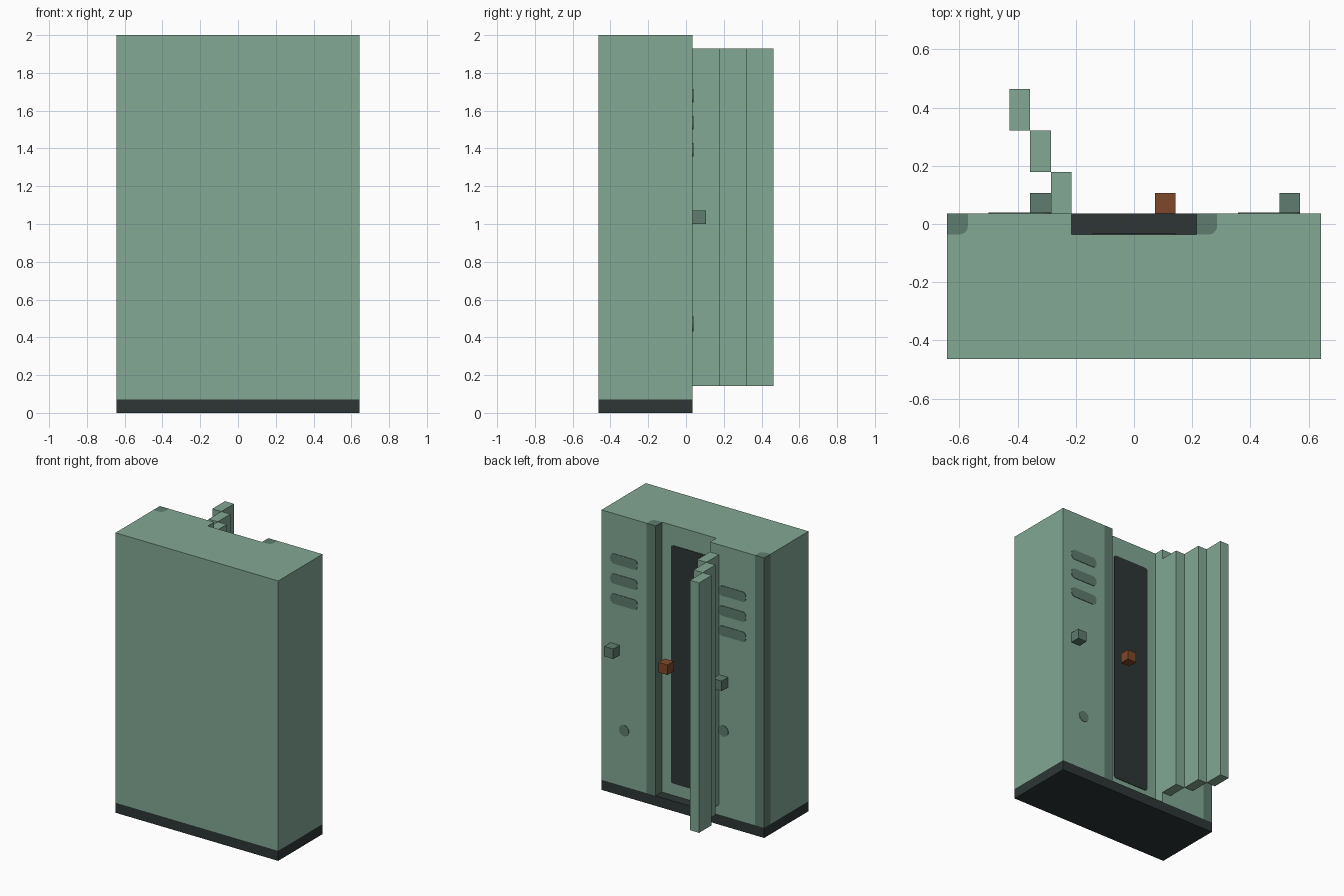
import bpy, bmesh, math

if "Cube" in bpy.data.objects:
    bpy.data.objects.remove(bpy.data.objects["Cube"], do_unlink=True)

U = 1 / 14        # design grid unit
PLATE = 0.05      # painted plate thickness in grid units


def material(name, rgb):
    m = bpy.data.materials.new(name)
    m.use_nodes = True
    col = (*rgb, 1)
    m.diffuse_color = col
    bsdf = next(n for n in m.node_tree.nodes if n.type == 'BSDF_PRINCIPLED')
    bsdf.inputs["Base Color"].default_value = col
    return m


GREEN = material("locker green", (0.223, 0.392, 0.296))
SHADE = material("dark grey green", (0.112, 0.202, 0.156))
BLACK = material("charcoal", (0.026, 0.037, 0.036))
BROWN = material("rust brown", (0.212, 0.065, 0.022))


def prism(name, outline, low, high, mat, axis='Z'):
    """Extrude a flat outline along z, or an (x, z) outline along y."""
    def place(p, d):
        return (p[0] * U, p[1] * U, d * U) if axis == 'Z' else (p[0] * U, d * U, p[1] * U)
    bm = bmesh.new()
    face = bm.faces.new([bm.verts.new(place(p, low)) for p in outline])
    ext = bmesh.ops.extrude_face_region(bm, geom=[face])
    top = [v for v in ext["geom"] if isinstance(v, bmesh.types.BMVert)]
    for v in top:
        if axis == 'Z':
            v.co.z = high * U
        else:
            v.co.y = high * U
    bmesh.ops.recalc_face_normals(bm, faces=bm.faces)
    mesh = bpy.data.meshes.new(name)
    bm.to_mesh(mesh)
    bm.free()
    mesh.materials.append(mat)
    obj = bpy.data.objects.new(name, mesh)
    bpy.context.collection.objects.link(obj)
    return obj


def box(name, x, y, z, mat):
    return prism(name, [(x[0], y[0]), (x[1], y[0]), (x[1], y[1]), (x[0], y[1])], z[0], z[1], mat)


def arc(cx, cy, r, start, end, n=5):
    return [(cx + r * math.cos(math.radians(start + (end - start) * i / n)),
             cy + r * math.sin(math.radians(start + (end - start) * i / n)))
            for i in range(n + 1)]


def rounded(x0, x1, z0, z1, r):
    return (arc(x0 + r, z0 + r, r, 180, 270) + arc(x1 - r, z0 + r, r, 270, 360)
            + arc(x1 - r, z1 - r, r, 0, 90) + arc(x0 + r, z1 - r, r, 90, 180))


def post_corner(x):
    """Rounded inner corner shared by the post and the body."""
    return arc(x - 0.4, -0.1, 0.4, 0, -90)


# Plinth and cabinet body, with the middle bay set back
box("plinth", (-9, 9), (-6.5, 0.5), (0, 1), BLACK)
body = ([(-9, -6.5), (9, -6.5), (9, 0.5), (4, 0.5)] + post_corner(4)
        + [(3, -0.5), (-3, -0.5), (-3, 0.5), (-8, 0.5)] + post_corner(-8) + [(-9, -0.5)])
prism("cabinet_body", body, 1, 28, GREEN)

# Dark interior of the open middle bay
prism("bay_interior", rounded(-2, 2, 2.2, 26, 0.25), -0.5, -0.5 + PLATE, BLACK, 'Y')

# Closed doors: hinge post, handle, three vents and a lock spot
for side, x, lock in (("left", 3, (6.5, 6.6)), ("right", -9, (-4.5, 9.5))):
    prism(side + "_hinge_post", [(x, 0.5), (x + 1, 0.5)] + post_corner(x + 1) + [(x, -0.5)],
          1, 28, SHADE)
    box(side + "_handle", (x + 4, x + 5), (0.5, 1.5), (14, 15), SHADE)
    for i in range(3):
        z = 23 - 2 * i
        prism(f"{side}_vent_{i + 1}", rounded(x + 2, x + 5, z, z + 1, 0.4),
              0.5, 0.5 + PLATE, SHADE, 'Y')
    prism(side + "_lock", arc(lock[0], lock[1], 0.55, 0, 345, 23),
          0.5, 0.5 + PLATE, SHADE, 'Y')

# Handle of the middle bay
box("middle_handle", (1, 2), (0.5, 1.5), (14, 15), BROWN)

# Open door, swung out in three stepped slabs
for i in range(3):
    box(f"open_door_slab_{i + 1}", (-4 - i, -3 - i), (0.5 + 2 * i, 2.5 + 2 * i), (2, 27), GREEN)
